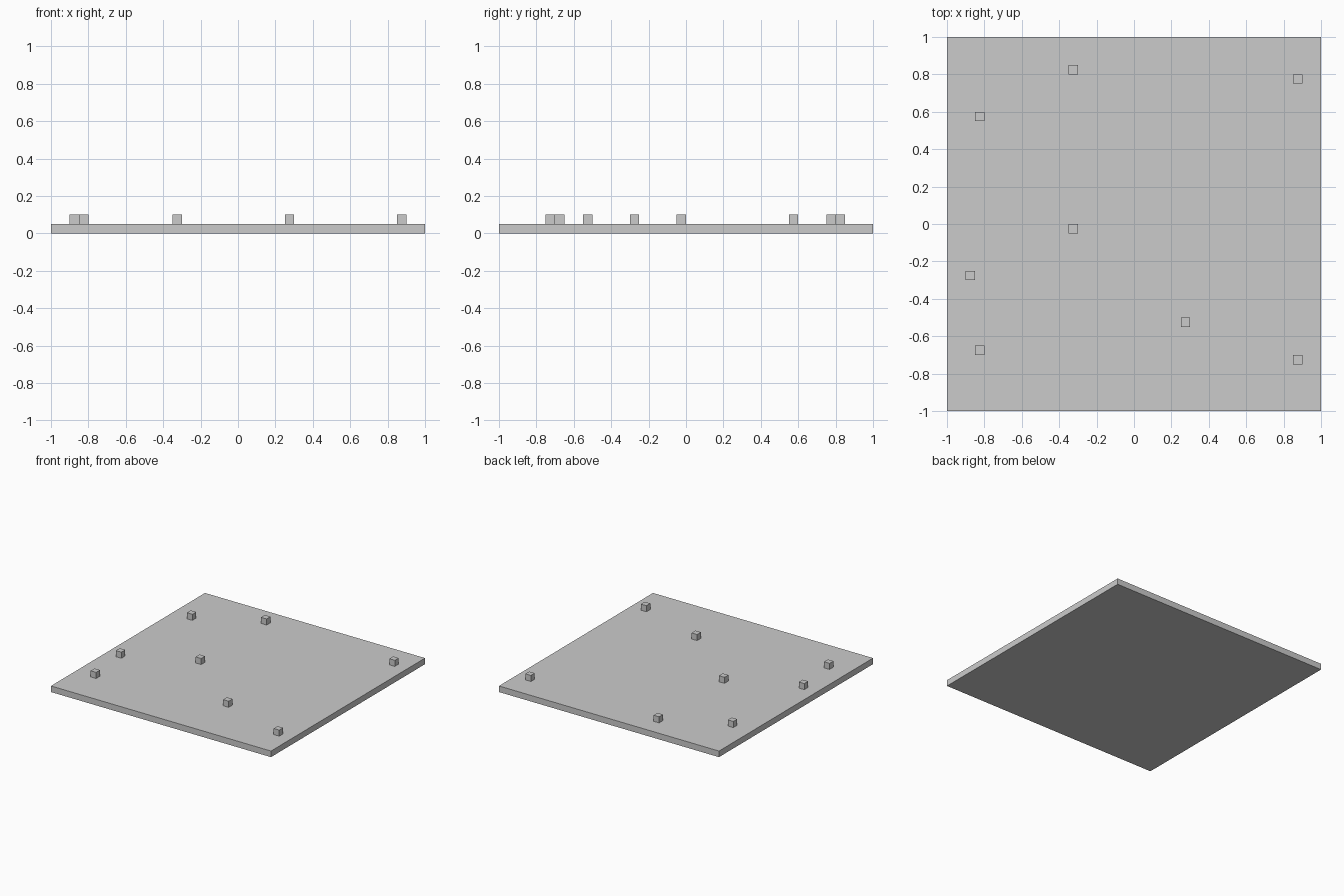
import bpy

if "Cube" in bpy.data.objects:
    bpy.data.objects.remove(bpy.data.objects["Cube"])


def box(name, size, location):
    bpy.ops.mesh.primitive_cube_add(size=1, location=location)
    obj = bpy.context.object
    obj.name = name
    obj.scale = size
    bpy.ops.object.transform_apply(location=False, rotation=False, scale=True)
    return obj


UNIT = 0.05  # grid cell: plate thickness and block size

# Square base plate
box("base_plate", (2, 2, UNIT), (0, 0, UNIT / 2))

# Small cubes scattered on the plate
spots = [(-0.325, 0.825), (0.875, 0.775), (-0.825, 0.575), (-0.325, -0.025),
         (-0.875, -0.275), (0.275, -0.525), (-0.825, -0.675), (0.875, -0.725)]
for i, (x, y) in enumerate(spots, 1):
    box(f"block_{i}", (UNIT, UNIT, UNIT), (x, y, UNIT * 1.5))
